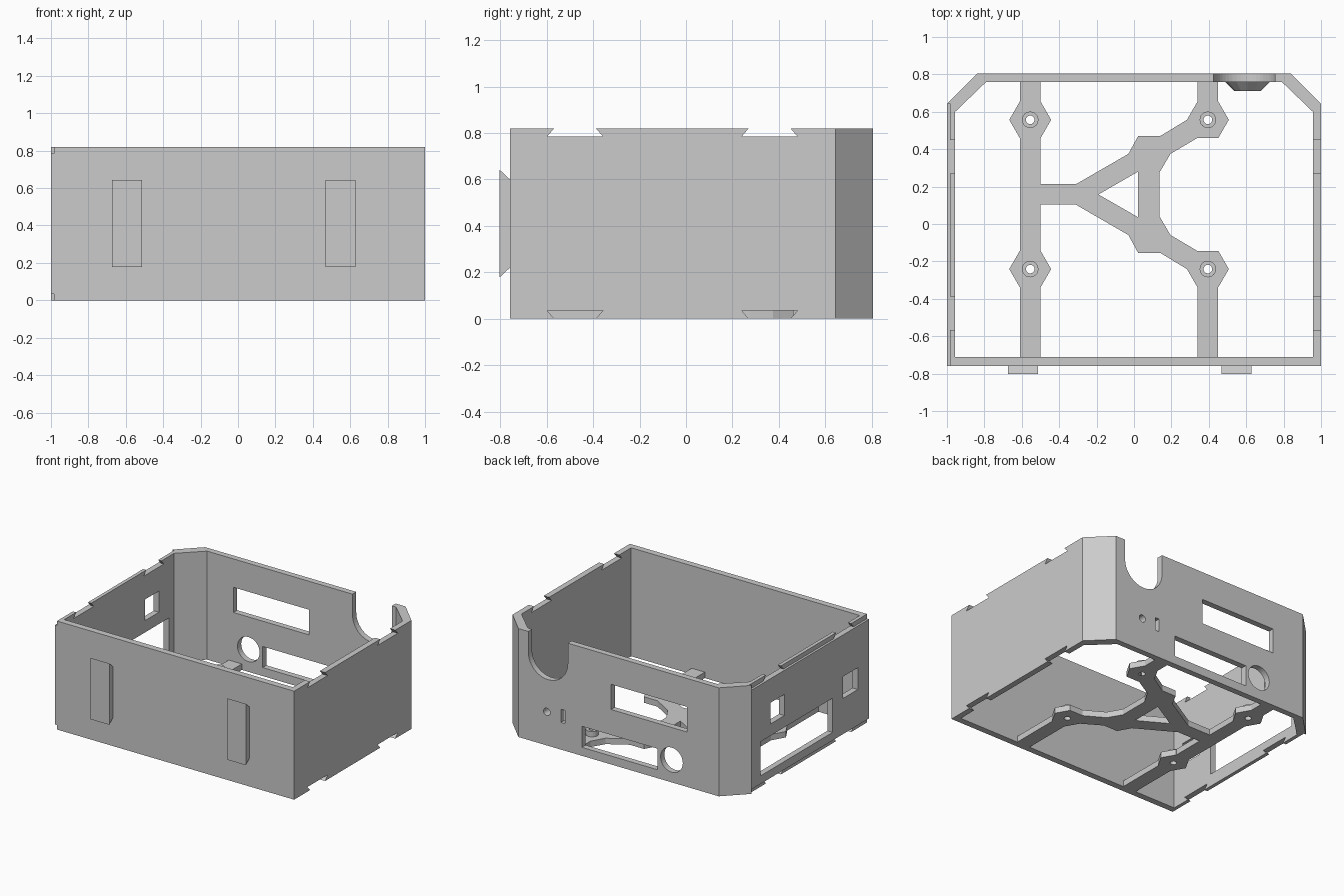
import bpy, bmesh, math
from mathutils import Matrix, Vector

if "Cube" in bpy.data.objects:
    bpy.data.objects.remove(bpy.data.objects["Cube"], do_unlink=True)

H = 0.82            # wall height
LIP = 0.035         # depth of the lid notches
FLOOR = 0.045       # brace thickness

grey = bpy.data.materials.new("plain grey")
grey.use_nodes = True
grey.diffuse_color = (0.6, 0.6, 0.6, 1)
grey.node_tree.nodes["Principled BSDF"].inputs["Base Color"].default_value = (0.6, 0.6, 0.6, 1)


def add_object(name, bm):
    bmesh.ops.recalc_face_normals(bm, faces=bm.faces)
    mesh = bpy.data.meshes.new(name)
    bm.to_mesh(mesh)
    bm.free()
    mesh.materials.append(grey)
    obj = bpy.data.objects.new(name, mesh)
    bpy.context.collection.objects.link(obj)
    return obj


def prism(name, pts, axis, lo, hi):
    """Extrude a 2D outline along one axis."""
    place = {"X": lambda a, b, d: (d, a, b),
             "Y": lambda a, b, d: (a, d, b),
             "Z": lambda a, b, d: (a, b, d)}[axis]
    bm = bmesh.new()
    face = bm.faces.new([bm.verts.new(place(a, b, lo)) for a, b in pts])
    ext = bmesh.ops.extrude_face_region(bm, geom=[face])["geom"]
    verts = [v for v in ext if isinstance(v, bmesh.types.BMVert)]
    bmesh.ops.translate(bm, verts=verts, vec=Vector(place(0, 0, hi - lo)))
    return add_object(name, bm)


def rect(a0, a1, b0, b1):
    return [(a0, b0), (a1, b0), (a1, b1), (a0, b1)]


def ring(a, b, r, n=32):
    return [(a + r * math.cos(math.tau * i / n), b + r * math.sin(math.tau * i / n)) for i in range(n)]


def combine(target, other, operation):
    """Apply a boolean and discard the helper."""
    other.hide_render = True
    mod = target.modifiers.new("bool", "BOOLEAN")
    mod.operation = operation
    mod.solver = "EXACT"
    mod.object = other
    bpy.context.view_layer.objects.active = target
    bpy.ops.object.modifier_apply(modifier=mod.name)
    bpy.data.objects.remove(other, do_unlink=True)


def cut(target, pts, axis, lo, hi):
    combine(target, prism("cutter", pts, axis, lo, hi), "DIFFERENCE")


# Case walls: chamfered outline with the inside removed
def outline(x, front, back, cx, cy):
    return [(-x, front), (x, front), (x, cy), (cx, back), (-cx, back), (-x, cy)]


shell = prism("case_walls", outline(1, -0.758, 0.805, 0.838, 0.643), "Z", 0, H)
cut(shell, outline(0.956, -0.71, 0.76, 0.79, 0.6), "Z", -0.1, 1)

# Tapered collar inside the back wall
bm = bmesh.new()
bmesh.ops.create_cone(bm, cap_ends=True, segments=12, radius1=0.125, radius2=0.07, depth=0.055,
                      matrix=Matrix.Translation((0.607, 0.7375, 0.254)) @ Matrix.Rotation(math.pi / 2, 4, "X"))
combine(shell, add_object("collar", bm), "UNION")

# Back wall openings
U_X, U_Z, U_R = 0.59, 0.665, 0.165
u_shape = [(U_X + U_R * math.cos(math.pi + math.pi * i / 24),
            U_Z + U_R * math.sin(math.pi + math.pi * i / 24)) for i in range(25)]
u_shape += [(U_X + U_R, 1), (U_X - U_R, 1)]
for shape in (u_shape,
              rect(-0.57, 0.063, 0.415, 0.605),
              rect(-0.326, 0.307, 0.064, 0.223),
              rect(0.45, 0.482, 0.205, 0.305),
              ring(-0.444, 0.17, 0.093),
              ring(0.6, 0.254, 0.028, 20)):
    cut(shell, shape, "Y", 0.6, 0.9)

# Side wall openings
for shape in (rect(-0.323, 0.541, 0.096, 0.354),
              rect(0.253, 0.421, 0.443, 0.603),
              rect(-0.624, -0.444, 0.305, 0.47)):
    cut(shell, shape, "X", -1.1, -0.9)

# Dovetail notches and outer rebate along the rims
for base, step in ((H - LIP, 1), (LIP, -1)):
    end = base + step * 0.05
    for y in (-0.478, 0.36):
        notch = [(y - 0.12, base), (y + 0.12, base), (y + 0.077, end), (y - 0.077, end)]
        cut(shell, notch, "X", -1.1, -0.9)
        cut(shell, notch, "X", 0.9, 1.1)
    cut(shell, rect(-1.1, -0.983, -0.9, 0.643), "Z", min(base, end), max(base, end))

# Dovetail tabs on the front
tab = [(-0.758, 0.22), (-0.803, 0.178), (-0.803, 0.642), (-0.758, 0.6)]
for side, x in (("right", -0.593), ("left", 0.549)):
    prism("front_tab_" + side, tab, "X", x - 0.08, x + 0.08)

# Floor brace: beams, branching arm and hexagonal pads
MID = 0.158
PADS = [(x, MID + s * 0.399) for x in (-0.555, 0.395) for s in (1, -1)]
brace = prism("floor_brace", rect(-0.61, -0.5, -0.71, 0.76), "Z", 0, FLOOR)
half = [(-0.53, 0.055), (-0.31, 0.055), (-0.03, 0.217), (0.022, 0.312), (0.14, 0.312), (0.283, 0.399),
        (0.395, 0.399), (0.339, 0.302), (0.195, 0.217), (0.135, 0.115)]
arm = [(x, MID + y) for x, y in half] + [(x, MID - y) for x, y in reversed(half)]
parts = [arm, rect(0.34, 0.45, 0.557, 0.76), rect(0.34, 0.45, -0.71, -0.241)]
parts += [ring(x, y, 0.112, 6) for x, y in PADS]
for shape in parts:
    combine(brace, prism("brace_part", shape, "Z", 0, FLOOR), "UNION")
cut(brace, [(-0.19, MID), (0.022, MID - 0.122), (0.022, MID + 0.122)], "Z", -0.1, 0.2)

# Standoffs with screw holes through the brace
for x, y in PADS:
    combine(brace, prism("standoff", ring(x, y, 0.044, 24), "Z", 0.02, 0.085), "UNION")
    cut(brace, ring(x, y, 0.023, 24), "Z", -0.1, 0.2)
